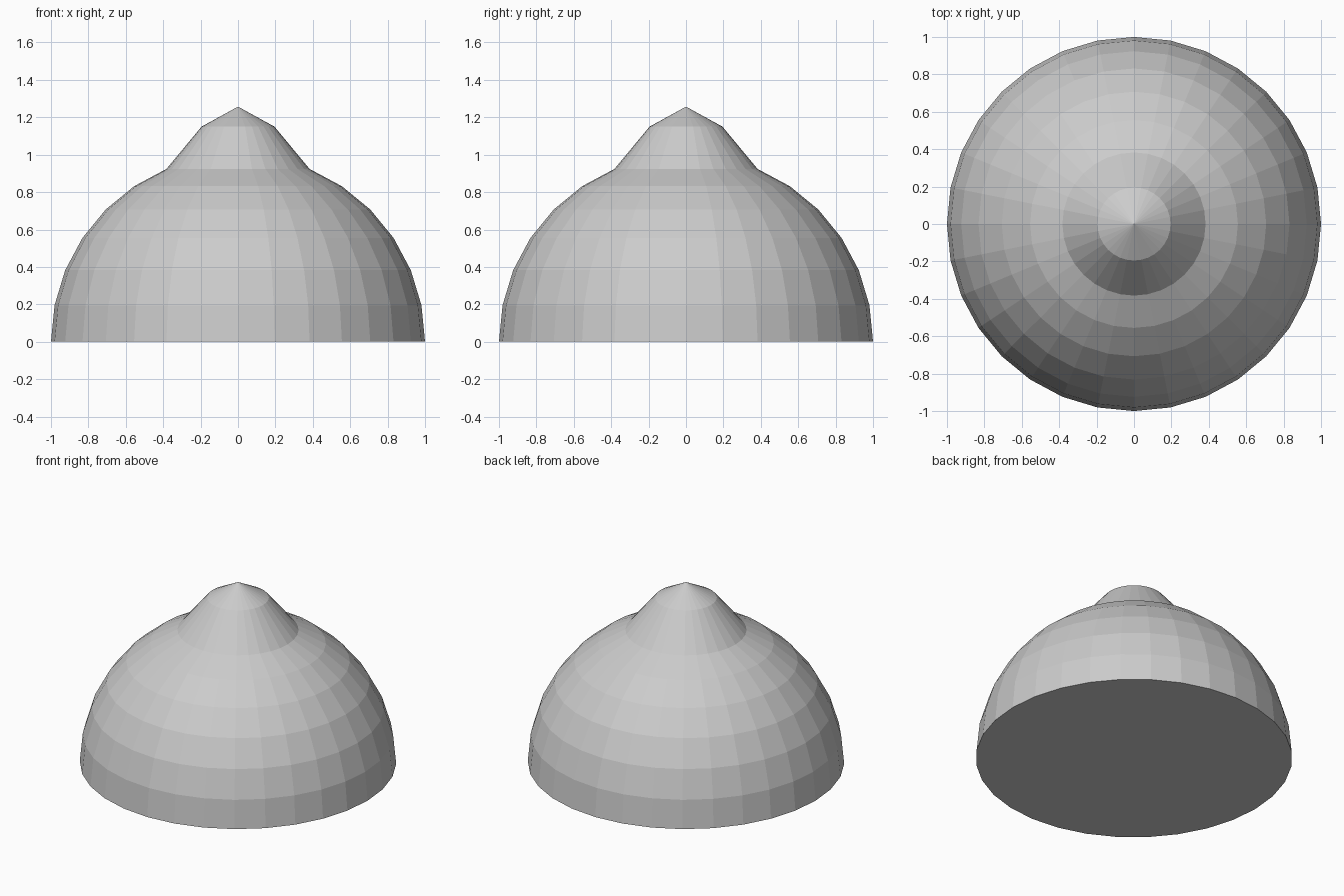
import bpy, bmesh, math

if "Cube" in bpy.data.objects:
    bpy.data.objects.remove(bpy.data.objects["Cube"])

SEGMENTS, RINGS = 32, 8

# Dome: hemisphere latitude profile, with the top two levels pulled up into a nub
profile = []
for i in range(RINGS):
    a = math.radians(90) * i / RINGS
    profile.append((math.cos(a), math.sin(a)))
profile[-1] = (profile[-1][0], 1.15)
TIP_Z = 1.257

bm = bmesh.new()
rings = []
for r, z in profile:
    rings.append([bm.verts.new((r * math.cos(math.tau * k / SEGMENTS),
                                r * math.sin(math.tau * k / SEGMENTS), z))
                  for k in range(SEGMENTS)])
tip = bm.verts.new((0, 0, TIP_Z))

# Side walls
for low, high in zip(rings, rings[1:]):
    for k in range(SEGMENTS):
        n = (k + 1) % SEGMENTS
        bm.faces.new((low[k], low[n], high[n], high[k]))

# Pointed tip fan and flat underside
for k in range(SEGMENTS):
    bm.faces.new((rings[-1][k], rings[-1][(k + 1) % SEGMENTS], tip))
bm.faces.new(rings[0][::-1])

mesh = bpy.data.meshes.new("peaked_dome")
bm.to_mesh(mesh)
bm.free()
bpy.context.collection.objects.link(bpy.data.objects.new("peaked_dome", mesh))
